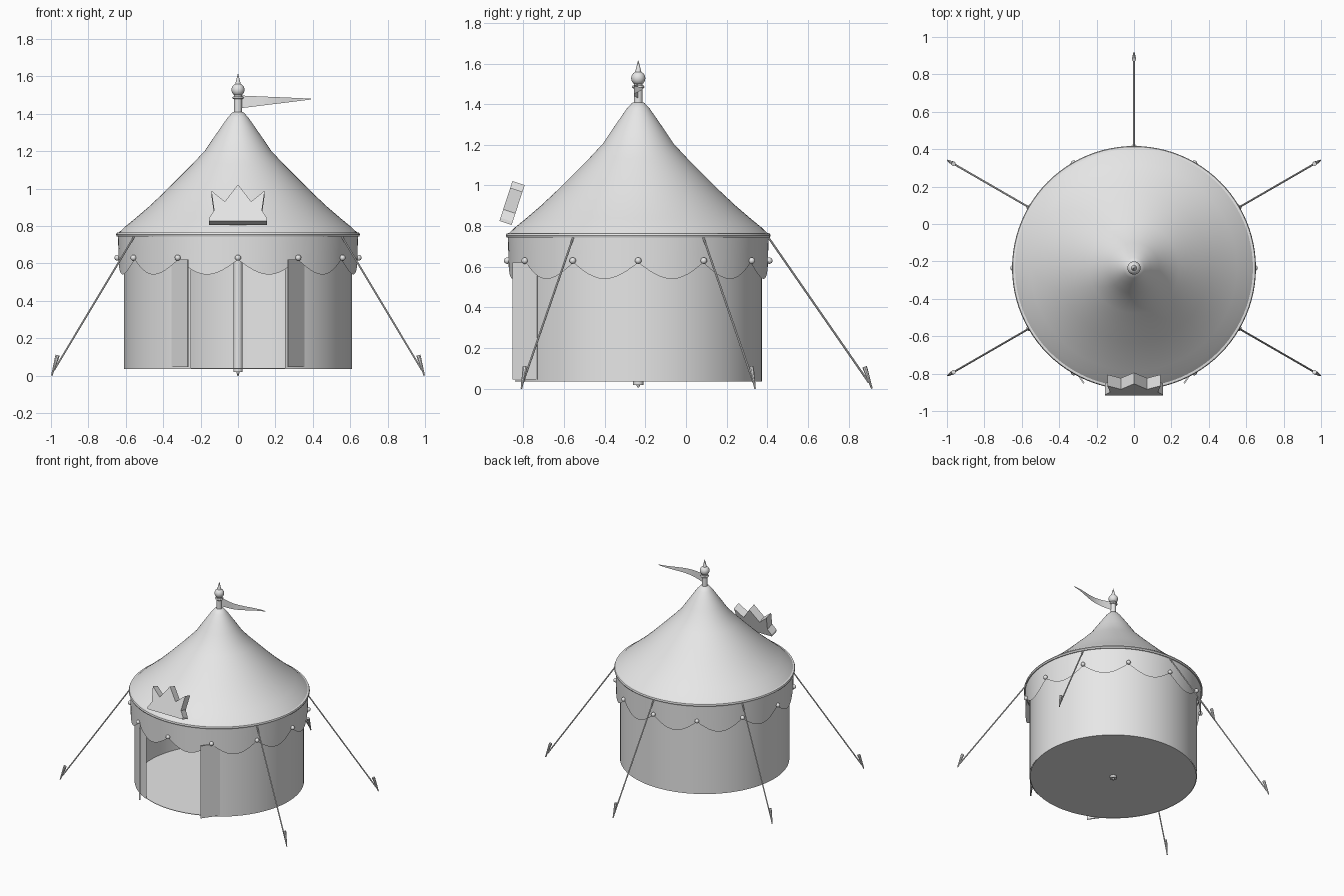
import bpy
import bmesh
from math import sin, cos, pi, radians, asin
from mathutils import Vector, Matrix

cube = bpy.data.objects.get("Cube")
if cube:
    bpy.data.objects.remove(cube)

CY = -0.235          # tent axis
WALL_R = 0.61
SEG = 96

grey = bpy.data.materials.new("plain grey")
grey.use_nodes = True
colour = (0.8, 0.8, 0.8, 1)
grey.diffuse_color = colour
grey.node_tree.nodes["Principled BSDF"].inputs["Base Color"].default_value = colour


def finish(name, bm, smooth=True, fix=True):
    bmesh.ops.remove_doubles(bm, verts=bm.verts, dist=0.0001)
    if fix:
        bmesh.ops.recalc_face_normals(bm, faces=bm.faces)
    mesh = bpy.data.meshes.new(name)
    bm.to_mesh(mesh)
    bm.free()
    mesh.materials.append(grey)
    obj = bpy.data.objects.new(name, mesh)
    bpy.context.collection.objects.link(obj)
    if smooth:
        bpy.ops.object.select_all(action="DESELECT")
        obj.select_set(True)
        bpy.context.view_layer.objects.active = obj
        bpy.ops.object.shade_smooth_by_angle(angle=radians(35))
    return obj


def polar(r, a, z):
    return Vector((r * cos(a), CY + r * sin(a), z))


def sheet(name, point, nu, nv, fix=False):
    """Grid surface from a function of u and v in 0..1."""
    bm = bmesh.new()
    grid = [[bm.verts.new(point(i / nu, j / nv)) for j in range(nv + 1)]
            for i in range(nu + 1)]
    for i in range(nu):
        for j in range(nv):
            bm.faces.new((grid[i][j], grid[i + 1][j], grid[i + 1][j + 1], grid[i][j + 1]))
    return finish(name, bm, fix=fix)


def lathe(name, profile, seg=SEG, fix=False):
    """Profile of (radius, height) turned about the tent axis."""
    n = len(profile) - 1
    return sheet(name, lambda u, v: polar(profile[round(v * n)][0], 2 * pi * u,
                                          profile[round(v * n)][1]), seg, n, fix)


def rod(name, a, b, r1, r2, seg=10):
    d = b - a
    mat = Matrix.Translation((a + b) / 2) @ d.to_track_quat("Z", "Y").to_matrix().to_4x4()
    bm = bmesh.new()
    bmesh.ops.create_cone(bm, cap_ends=True, segments=seg, radius1=r1, radius2=r2,
                          depth=d.length, matrix=mat)
    return finish(name, bm)


def ball(name, centre, r, seg=16):
    bm = bmesh.new()
    bmesh.ops.create_uvsphere(bm, u_segments=seg, v_segments=seg // 2, radius=r,
                              matrix=Matrix.Translation(centre))
    return finish(name, bm)


# Walls with the doorway at the front
half = asin(0.25 / WALL_R)
sheet("wall", lambda u, v: polar(WALL_R, -pi / 2 + half + u * (2 * pi - 2 * half),
                                 0.035 + 0.585 * v), SEG, 1)
lathe("wall_top_band", [(WALL_R, 0.62), (WALL_R, 0.755)])
lathe("floor", [(0, 0.036), (0.606, 0.036), (0.606, 0.04), (0, 0.04)], fix=True)

# Roof and rim
lathe("roof", [(0.64, 0.762), (0.605, 0.795), (0.55, 0.84), (0.48, 0.9), (0.4, 0.975),
               (0.32, 1.055), (0.24, 1.135), (0.175, 1.205), (0.135, 1.265),
               (0.09, 1.33), (0.055, 1.38), (0.03, 1.407), (0, 1.415)])
lathe("roof_rim", [(0.635, 0.742), (0.648, 0.744), (0.652, 0.754), (0.648, 0.764),
                   (0.635, 0.766), (0.635, 0.742)], fix=True)


# Scalloped valance with a bead at every cusp
def valance_point(u, v):
    low = 0.62 - 0.08 * abs(sin(6 * 2 * pi * u))
    return polar(0.638 + 0.004 * v, 2 * pi * u, low + v * (0.755 - low))


sheet("valance", valance_point, 144, 2)
for i in range(12):
    ball("valance_bead", polar(0.645, i * pi / 6, 0.63), 0.016)

# Door flaps folded outwards
for side in (-1, 1):
    inner = Vector((0.267 * side, -0.852, 0))
    outer = Vector((0.353 * side, -0.731, 0))
    d = outer - inner
    across = Vector((-d.y, d.x, 0)).normalized()
    mat = Matrix((d, across * 0.008, Vector((0, 0, 0.575)))).transposed().to_4x4()
    mat.translation = (inner + outer) / 2 + Vector((0, 0, 0.333))
    bm = bmesh.new()
    bmesh.ops.create_cube(bm, size=1, matrix=mat)
    finish("door_flap", bm, smooth=False)

# Centre pole and finial
axis = Vector((0, CY, 0))
up = Vector((0, 0, 1))
rod("lower_pole", axis + up * 0.018, axis + up * 1.3, 0.025, 0.022, 20)
rod("upper_pole", axis + up * 1.3, axis + up * 1.5, 0.021, 0.021, 20)
rod("pole_foot", axis + up * 0.005, axis + up * 0.02, 0.004, 0.01, 12)
lathe("finial_collar", [(0, 1.478), (0.026, 1.478), (0.032, 1.485), (0.026, 1.493),
                        (0, 1.493)], 24, True)
ball("finial_ball", axis + up * 1.528, 0.035, 24)
rod("finial_spike", axis + up * 1.555, axis + up * 1.615, 0.016, 0.001, 16)


# Pennant
def pennant_point(u, v):
    low, high = 1.43 + 0.046 * u, 1.497 - 0.016 * u
    return Vector((0.018 + 0.372 * u, CY - 0.022 * sin(1.5 * pi * u), low + v * (high - low)))


sheet("pennant", pennant_point, 20, 2)

# Crown ornament leaning against the roof front
right_half = [(0.155, 0), (0.155, 0.016), (0.128, 0.06), (0.143, 0.172), (0.07, 0.11)]
outline = right_half + [(0, 0.206)] + [(-x, h) for x, h in reversed(right_half)]
lean = Vector((0, 0.31, 0.95))
depth = Vector((0, 0.06, -0.02))
bm = bmesh.new()
face = bm.faces.new([bm.verts.new(Vector((x, -0.918, 0.826)) + lean * h) for x, h in outline])
extruded = bmesh.ops.extrude_face_region(bm, geom=[face])
bmesh.ops.translate(bm, vec=depth,
                    verts=[g for g in extruded["geom"] if isinstance(g, bmesh.types.BMVert)])
if face.is_valid is False or len(bm.faces) < len(outline) + 2:
    bm.faces.new([v for v in bm.verts][:len(outline)])
finish("crown_ornament", bm, smooth=False)

# Guy ropes and stakes
for deg in (-30, 30, 90, 150, 210):
    a = radians(deg)
    rod("guy_rope", polar(0.64, a, 0.745), polar(1.135, a, 0.03), 0.005, 0.005, 8)
    rod("stake", polar(1.15, a, 0), polar(1.114, a, 0.108), 0.004, 0.012, 8)
